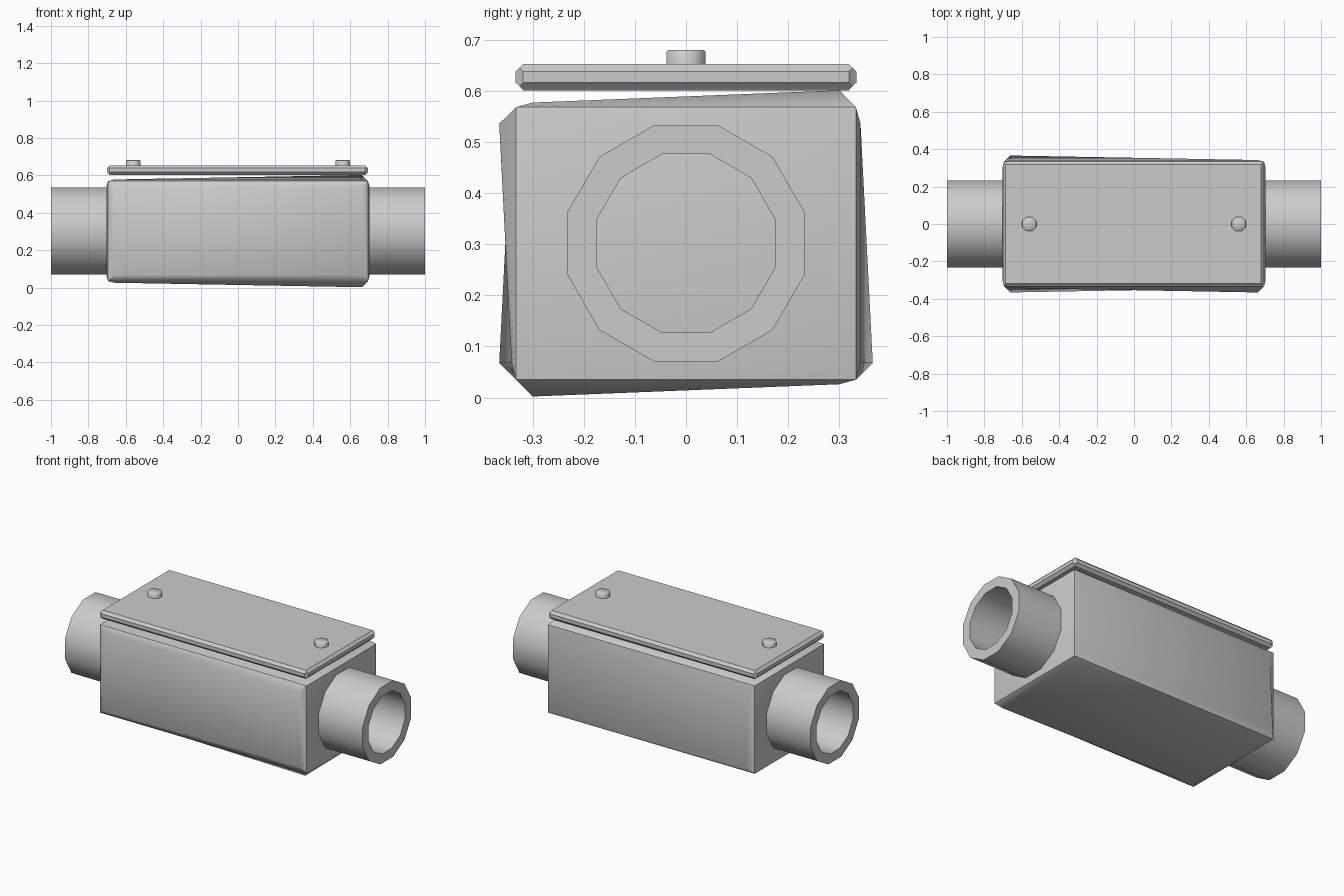
import bpy, bmesh, math
from mathutils import Vector, Matrix

cube = bpy.data.objects.get("Cube")
if cube:
    bpy.data.objects.remove(cube, do_unlink=True)

steel = bpy.data.materials.new("grey metal")
steel.use_nodes = True
colour = (0.6, 0.6, 0.6, 1)
steel.diffuse_color = colour
steel.node_tree.nodes["Principled BSDF"].inputs["Base Color"].default_value = colour


def finish(name, bm, angle=40):
    bmesh.ops.recalc_face_normals(bm, faces=bm.faces)
    mesh = bpy.data.meshes.new(name)
    bm.to_mesh(mesh)
    bm.free()
    mesh.materials.append(steel)
    obj = bpy.data.objects.new(name, mesh)
    bpy.context.collection.objects.link(obj)
    bpy.ops.object.select_all(action='DESELECT')
    obj.select_set(True)
    bpy.context.view_layer.objects.active = obj
    bpy.ops.object.shade_smooth_by_angle(angle=math.radians(angle))
    return obj


def cast_block(name, centre, half, inset, low, high, raised):
    """Box whose faces are inset and pushed out; raised corners stand prouder."""
    bm = bmesh.new()
    bmesh.ops.create_cube(bm, size=2)
    bmesh.ops.scale(bm, vec=half, verts=bm.verts)
    for face in list(bm.faces):
        n = face.normal.copy()
        axis = max(range(3), key=lambda i: abs(n[i]))
        bmesh.ops.inset_individual(bm, faces=[face], thickness=inset)
        for v in face.verts:
            side = tuple(1 if c > 0 else -1 for c in v.co)
            push = high if (axis, side) in raised else low
            v.co[axis] += side[axis] * push
    bmesh.ops.translate(bm, vec=centre, verts=bm.verts)
    return finish(name, bm)


# Conduit box with slightly uneven cast faces
uneven = {(2, (1, 1, 1)), (2, (1, -1, -1)), (1, (1, -1, 1)),
          (1, (-1, -1, -1)), (1, (-1, 1, -1))}
cast_block("conduit_box", (0, 0, 0.302), (0.695, 0.333, 0.267),
           0.046, 0.009, 0.033, uneven)

# Cover plate
cast_block("cover_plate", (-0.003, 0, 0.628), (0.69, 0.326, 0.018),
           0.01, 0.008, 0.008, set())


# Open pipe hubs at both ends
def pipe_hub(name, side, sides=12, outer=0.24, inner=0.181):
    bm = bmesh.new()
    path = [(0.65, inner), (0.65, outer), (1.0, outer), (1.0, inner)]
    rings = []
    for x, r in path:
        ring = []
        for i in range(sides):
            a = math.tau * (i + 0.5) / sides
            ring.append(bm.verts.new((side * x, r * math.cos(a),
                                      0.302 + r * math.sin(a))))
        rings.append(ring)
    for k, a in enumerate(rings):
        b = rings[(k + 1) % len(rings)]
        for i in range(sides):
            j = (i + 1) % sides
            bm.faces.new((a[i], a[j], b[j], b[i]))
    finish(name, bm)


# Cover screws
def screw(name, x):
    bm = bmesh.new()
    turn = Matrix.Rotation(math.pi / 8, 4, 'Z')
    place = Matrix.Translation((x, 0, 0.66)) @ turn
    bmesh.ops.create_cone(bm, cap_ends=True, segments=8, radius1=0.041,
                          radius2=0.041, depth=0.042, matrix=place)
    rim = [e for e in bm.edges if all(v.co.z > 0.67 for v in e.verts)]
    bmesh.ops.bevel(bm, geom=rim, offset=0.003, segments=1, affect='EDGES')
    finish(name, bm, 50)


for label, side in (("left", 1), ("right", -1)):
    pipe_hub(label + "_pipe_hub", side)
    screw(label + "_cover_screw", side * 0.56)
